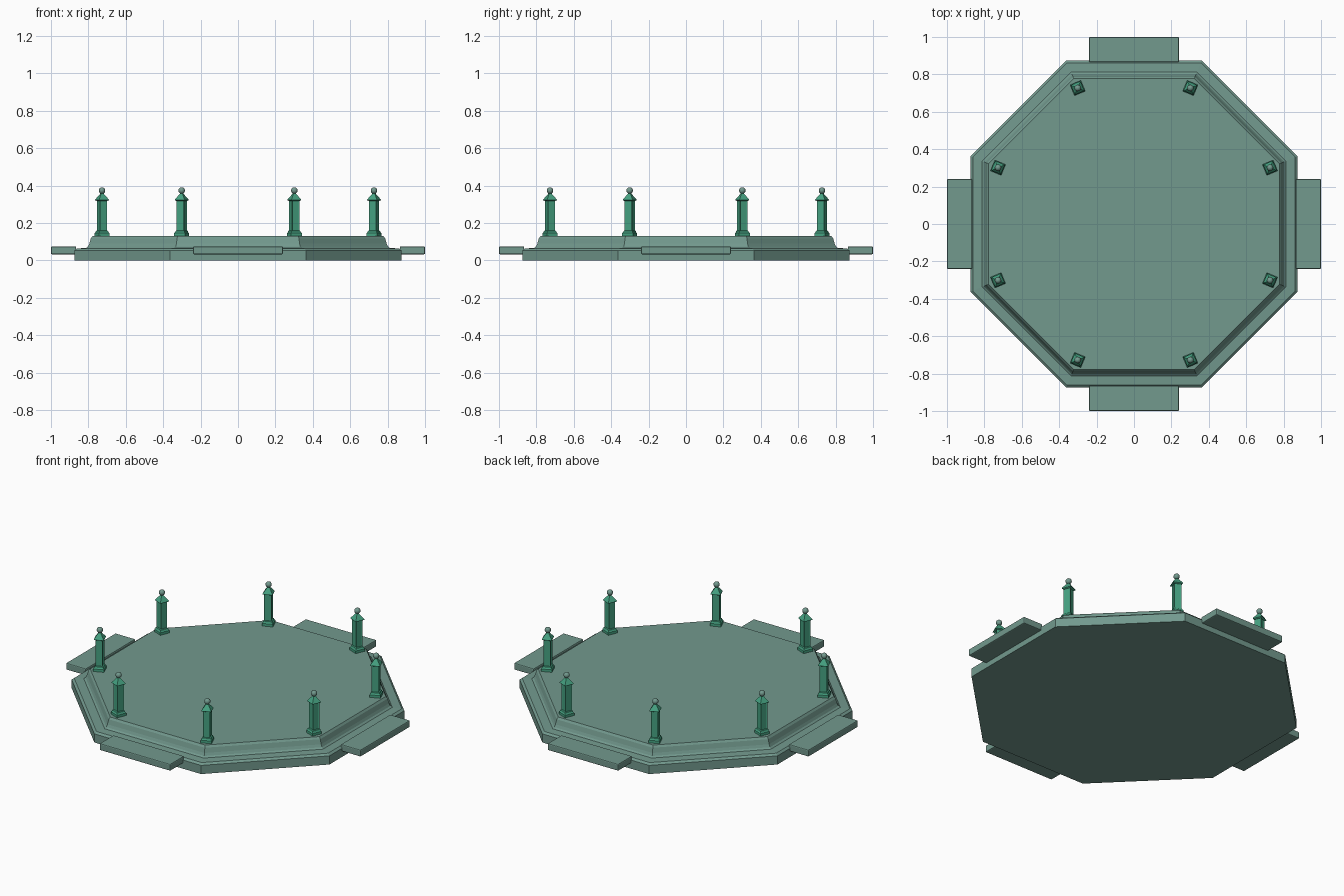
import bpy, bmesh
from math import pi, cos, sin, radians
from mathutils import Matrix

cube = bpy.data.objects.get("Cube")
if cube:
    bpy.data.objects.remove(cube, do_unlink=True)


def material(name, rgb):
    m = bpy.data.materials.new(name)
    m.use_nodes = True
    m.diffuse_color = (*rgb, 1)
    m.node_tree.nodes["Principled BSDF"].inputs["Base Color"].default_value = (*rgb, 1)
    return m


stone = material("grey green stone", (0.17, 0.32, 0.27))
jade = material("jade green", (0.06, 0.36, 0.22))


def finish(name, bm, mat):
    bmesh.ops.recalc_face_normals(bm, faces=bm.faces)
    mesh = bpy.data.meshes.new(name)
    bm.to_mesh(mesh)
    bm.free()
    mesh.materials.append(mat)
    ob = bpy.data.objects.new(name, mesh)
    bpy.context.collection.objects.link(ob)
    return ob


def stack(bm, sides, profile):
    """Loft a regular polygon through (apothem, height) pairs and cap both ends."""
    rings = []
    for apothem, z in profile:
        r = apothem / cos(pi / sides)
        angles = [(i + 0.5) * 2 * pi / sides for i in range(sides)]
        rings.append([bm.verts.new((r * cos(a), r * sin(a), z)) for a in angles])
    for low, high in zip(rings, rings[1:]):
        for i in range(sides):
            j = (i + 1) % sides
            bm.faces.new((low[i], low[j], high[j], high[i]))
    bm.faces.new(rings[0])
    bm.faces.new(rings[-1])


# Octagonal plinth and raised deck with a moulded edge
bm = bmesh.new()
stack(bm, 8, [(0.875, 0), (0.875, 0.053), (0.862, 0.064), (0.812, 0.067),
              (0.802, 0.075), (0.795, 0.09), (0.787, 0.118), (0.778, 0.13)])
finish("octagonal_platform", bm, stone)

# Entry steps on the four main sides
for k, side in enumerate(("left", "back", "right", "front")):
    bm = bmesh.new()
    bmesh.ops.create_cube(bm, size=1)
    bmesh.ops.scale(bm, vec=(0.135, 0.48, 0.042), verts=bm.verts)
    bmesh.ops.translate(bm, vec=(0.9325, 0, 0.054), verts=bm.verts)
    bmesh.ops.bevel(bm, geom=bm.edges[:], offset=0.006, segments=2,
                    profile=0.5, affect='EDGES')
    bmesh.ops.rotate(bm, matrix=Matrix.Rotation(k * pi / 2, 3, 'Z'), verts=bm.verts)
    finish(side + "_step", bm, stone)

# Corner posts: footing, panelled shaft, pointed cap and ball
for k in range(8):
    place = Matrix.Rotation(radians(22.5 + 45 * k), 4, 'Z') @ Matrix.Translation((0.787, 0, 0))

    bm = bmesh.new()
    stack(bm, 4, [(0.031, 0.13), (0.031, 0.146), (0.027, 0.15),
                  (0.025, 0.158), (0.021, 0.16)])
    finish("post_footing_%d" % k, bm, jade).matrix_world = place

    bm = bmesh.new()
    stack(bm, 4, [(0.021, 0.155), (0.021, 0.325)])
    bm.normal_update()
    walls = [f for f in bm.faces if abs(f.normal.z) < 0.5]
    bmesh.ops.inset_individual(bm, faces=walls, thickness=0.007, depth=-0.003)
    finish("post_shaft_%d" % k, bm, jade).matrix_world = place

    bm = bmesh.new()
    stack(bm, 4, [(0.021, 0.318), (0.028, 0.322), (0.028, 0.326), (0.005, 0.36)])
    finish("post_cap_%d" % k, bm, jade).matrix_world = place

    bm = bmesh.new()
    bmesh.ops.create_uvsphere(bm, u_segments=16, v_segments=10, radius=0.0175)
    bmesh.ops.translate(bm, vec=(0, 0, 0.374), verts=bm.verts)
    for f in bm.faces:
        f.smooth = True
    finish("post_ball_%d" % k, bm, stone).matrix_world = place
